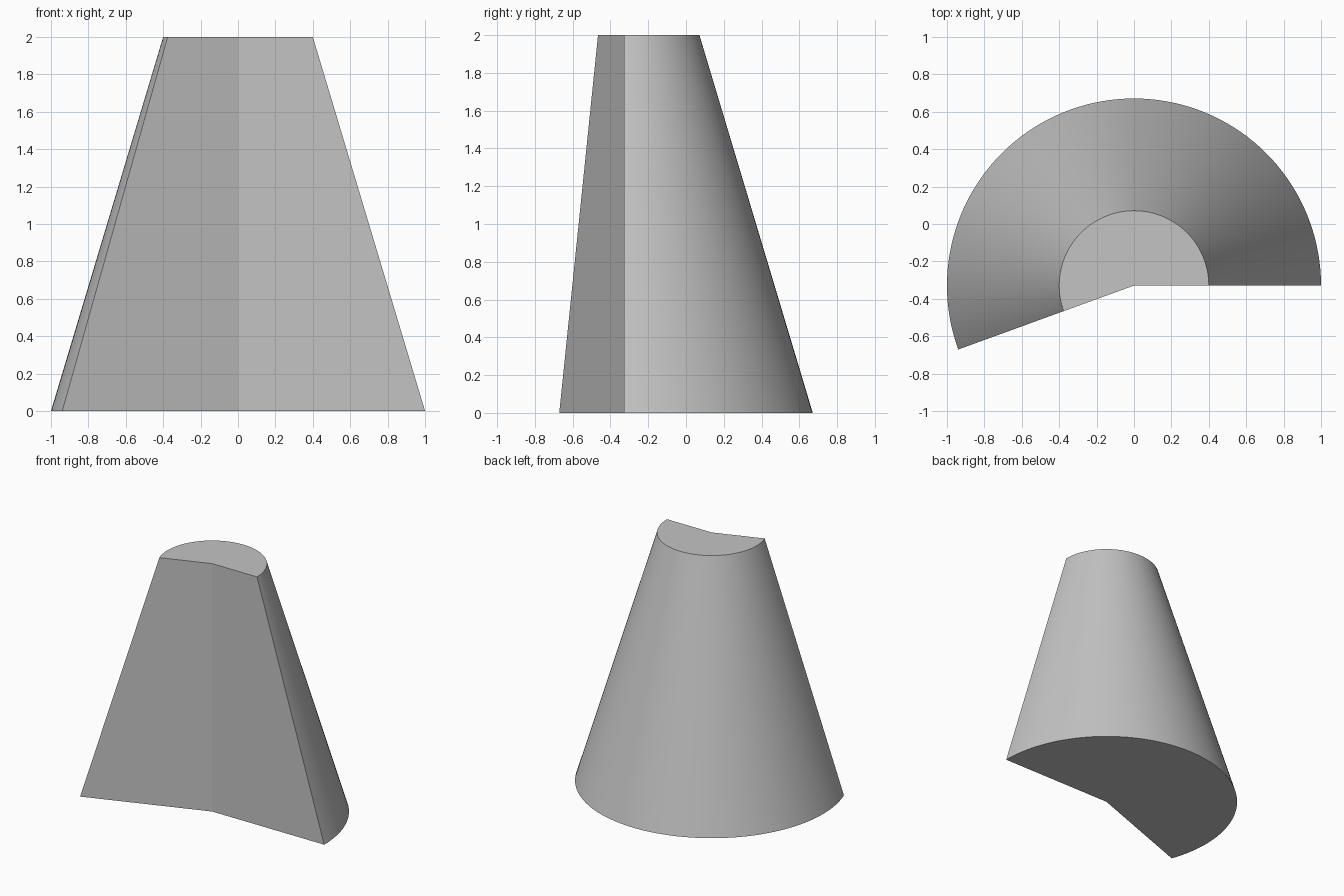
import bpy
import bmesh
from math import cos, sin, radians

cube = bpy.data.objects.get("Cube")
if cube:
    bpy.data.objects.remove(cube, do_unlink=True)

HEIGHT = 2.0
BASE_RADIUS, TOP_RADIUS = 1.0, 0.4
SWEEP = radians(200)
SEGMENTS = 80
AXIS_Y = -(1 - sin(radians(20))) / 2  # centres the sector in y

grey = bpy.data.materials.new("light grey")
grey.use_nodes = True
colour = (0.55, 0.55, 0.55, 1)
grey.diffuse_color = colour
grey.node_tree.nodes["Principled BSDF"].inputs["Base Color"].default_value = colour

bm = bmesh.new()


def sector_ring(radius, z):
    """Axis point followed by the arc points of one sector."""
    ring = [bm.verts.new((0, AXIS_Y, z))]
    for i in range(SEGMENTS + 1):
        a = SWEEP * i / SEGMENTS
        ring.append(bm.verts.new((radius * cos(a), AXIS_Y + radius * sin(a), z)))
    return ring


# Bottom and top caps, joined by the curved side and the two flat cut walls
bottom = sector_ring(BASE_RADIUS, 0)
top = sector_ring(TOP_RADIUS, HEIGHT)
bm.faces.new(reversed(bottom))
bm.faces.new(top)
count = len(bottom)
for i in range(count):
    j = (i + 1) % count
    bm.faces.new((bottom[i], bottom[j], top[j], top[i]))
bmesh.ops.recalc_face_normals(bm, faces=bm.faces)

mesh = bpy.data.meshes.new("cone_sector")
bm.to_mesh(mesh)
bm.free()
mesh.materials.append(grey)
cone = bpy.data.objects.new("cone_sector", mesh)
bpy.context.collection.objects.link(cone)

# Smooth curved side, crisp rims and crisp crease between the cut walls
bpy.ops.object.select_all(action="DESELECT")
cone.select_set(True)
bpy.context.view_layer.objects.active = cone
bpy.ops.object.shade_smooth_by_angle(angle=radians(15))
